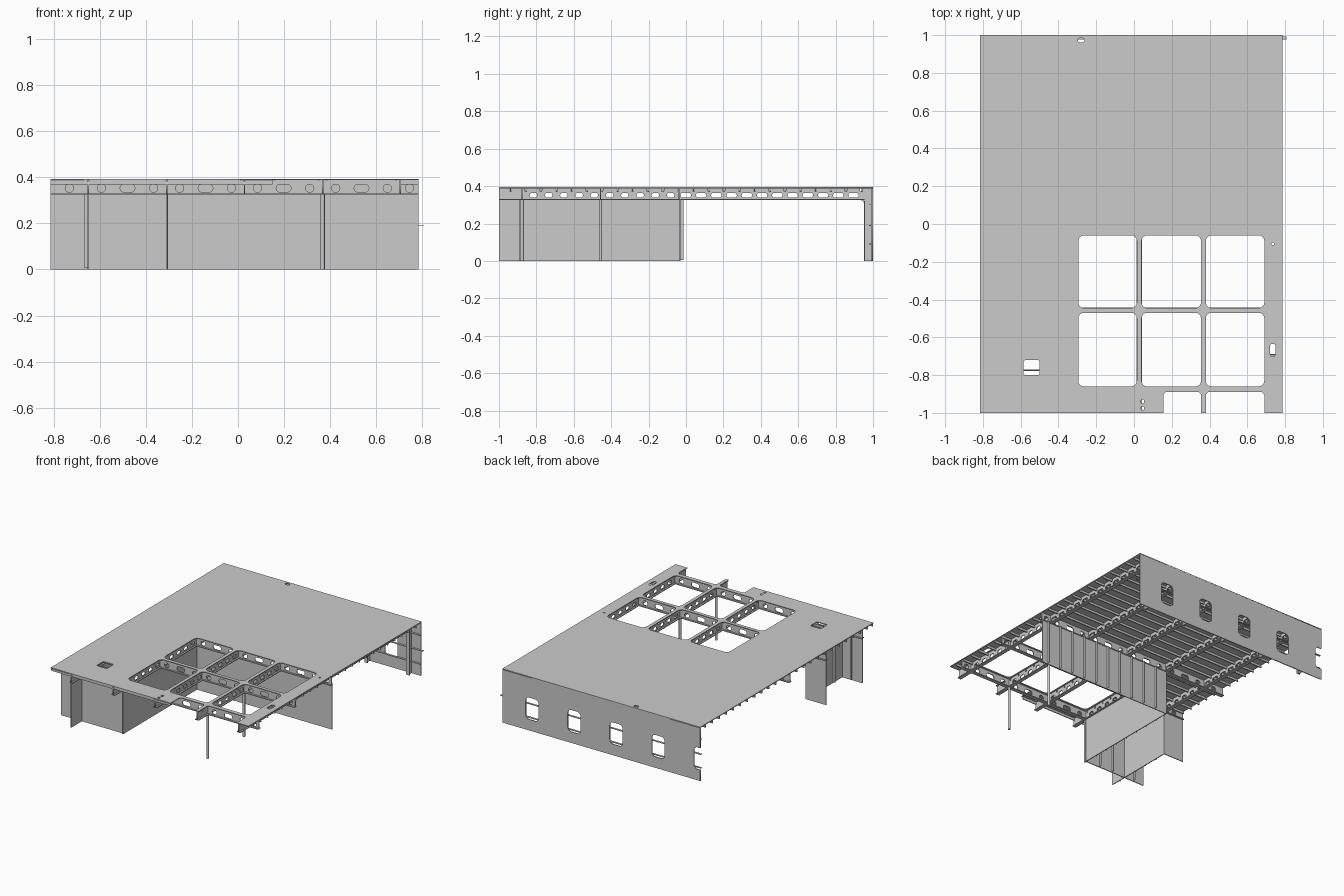
import bpy, math
from mathutils import Matrix

if "Cube" in bpy.data.objects:
    bpy.data.objects.remove(bpy.data.objects["Cube"])

X0, X1 = -0.815, 0.785           # deck side edges
TOP, DECK = 0.394, 0.388         # deck top and underside
GZ = 0.328                       # girder underside
GX = [-0.65, -0.31, 0.028, 0.368, 0.705]   # lengthwise girders
GY = [-0.876, -0.457, -0.038]              # crosswise girders
PITCH = 0.0815
STIFF_Y = [0.04 + PITCH * k for k in range(-12, 12)]


def rounded(u0, u1, v0, v1, r, n=4):
    pts = []
    for cu, cv, a in ((u1 - r, v1 - r, 0), (u0 + r, v1 - r, 90),
                      (u0 + r, v0 + r, 180), (u1 - r, v0 + r, 270)):
        for i in range(n + 1):
            t = math.radians(a + 90 * i / n)
            pts.append((cu + r * math.cos(t), cv + r * math.sin(t)))
    return pts


def rect(u0, u1, v0, v1):
    return [(u0, v0), (u1, v0), (u1, v1), (u0, v1)]


def plate(name, plane, pos, thick, outer, holes=()):
    """Flat plate with holes, lying in plane xy, xz or yz at the given offset."""
    cu = bpy.data.curves.new(name, 'CURVE')
    cu.dimensions = '2D'
    cu.fill_mode = 'BOTH'
    cu.extrude = thick / 2
    for loop in [outer, *holes]:
        s = cu.splines.new('POLY')
        s.points.add(len(loop) - 1)
        for p, (u, v) in zip(s.points, loop):
            p.co = (u, v, 0, 1)
        s.use_cyclic_u = True
    tmp = bpy.data.objects.new(name + "_outline", cu)
    mesh = bpy.data.meshes.new_from_object(tmp)
    bpy.data.objects.remove(tmp)
    if plane == 'xy':
        m = Matrix.Translation((0, 0, pos))
    elif plane == 'xz':
        m = Matrix(((1, 0, 0, 0), (0, 0, -1, pos), (0, 1, 0, 0), (0, 0, 0, 1)))
    else:
        m = Matrix(((0, 0, 1, pos), (1, 0, 0, 0), (0, 1, 0, 0), (0, 0, 0, 1)))
    mesh.transform(m)
    ob = bpy.data.objects.new(name, mesh)
    bpy.context.collection.objects.link(ob)
    return ob


def box(name, x0, x1, y0, y1, z0, z1):
    v = [(x, y, z) for z in (z0, z1) for x, y in rect(x0, x1, y0, y1)]
    f = [(3, 2, 1, 0), (4, 5, 6, 7)] + [(i, (i + 1) % 4, (i + 1) % 4 + 4, i + 4) for i in range(4)]
    mesh = bpy.data.meshes.new(name)
    mesh.from_pydata(v, [], f)
    ob = bpy.data.objects.new(name, mesh)
    bpy.context.collection.objects.link(ob)
    return ob


# Deck plate with hatch grid, notched front edge and small openings
c = 0.012
deck = [(X0, -1)]
for a, b in ((0.155, 0.355), (0.38, 0.69)):
    deck += [(a, -1), (a, -0.89 - c), (a + c, -0.89), (b - c, -0.89), (b, -0.89 - c), (b, -1)]
deck += [(X1, -1), (X1, 1), (X0, 1)]
holes = [rounded(a, b, d, e, 0.03)
         for a, b in ((-0.295, 0.015), (0.04, 0.355), (0.38, 0.69))
         for d, e in ((-0.445, -0.06), (-0.86, -0.47))]
holes += [rounded(-0.585, -0.5, -0.8, -0.72, 0.012), rounded(0.72, 0.75, -0.7, -0.635, 0.01),
          rounded(0.728, 0.742, -0.112, -0.098, 0.006), rounded(0.037, 0.053, -0.95, -0.928, 0.007),
          rounded(0.037, 0.053, -0.985, -0.965, 0.007), rounded(-0.297, -0.263, 0.962, 0.984, 0.01)]
plate("deck_plate", 'xy', (TOP + DECK) / 2, TOP - DECK, deck, holes)

# Lengthwise girders: webs slotted and notched for the stiffeners, plus bottom flange
for x in GX:
    top = []
    for y in STIFF_Y:
        if -0.99 < y < 0.97:
            top += [(y - 0.005, DECK), (y - 0.005, 0.37), (y + 0.005, 0.37), (y + 0.005, DECK)]
    outer = [(0.992, GZ), (-1, GZ), (-1, DECK)] + top + [(0.992, DECK)]
    slots = []
    for y in STIFF_Y:
        m, h = y + PITCH / 2, 0.028 if y > -0.05 else 0.02
        if -0.97 < m < 0.94 and all(abs(m - g) > h + 0.006 for g in GY):
            slots.append(rounded(m - h, m + h, 0.338, 0.364, 0.0125))
    plate("lengthwise_girder_web", 'yz', x, 0.006, outer, slots)
    box("lengthwise_girder_flange", x - 0.014, x + 0.014, -1, 0.955, GZ - 0.003, GZ + 0.003)

# Crosswise girders with alternating round and long slots
for y in GY:
    slots = []
    for a, b in zip([X0] + GX, GX + [X1]):
        n = 3 if b - a > 0.3 else 1
        for i in range(n):
            m = a + (b - a) * (i + 0.5) / n
            h = 0.032 if i % 2 else 0.018
            slots.append(rounded(m - h, m + h, 0.336, 0.37, 0.0165))
    plate("crosswise_girder_web", 'xz', y, 0.006, rect(X0, X1, GZ, DECK), slots)
    box("crosswise_girder_flange", X0, X1, y - 0.014, y + 0.014, GZ - 0.003, GZ + 0.003)

# Deck stiffeners, interrupted by the hatches
for y in STIFF_Y:
    if not -0.99 < y < 0.97:
        continue
    for a, b in ([(X0, X1)] if y > -0.05 else [(X0, -0.31), (0.705, X1)]):
        box("deck_stiffener", a, b, y - 0.002, y + 0.002, 0.371, DECK)
        box("deck_stiffener_bulb", a, b, y - 0.002, y + 0.006, 0.369, 0.373)
box("front_edge_stiffener", X0, 0.15, -0.996, -0.99, 0.37, DECK)

# Back wall with four windows and a half window at one end
wall = [(X0, 0), (X1, 0), (X1, DECK), (X0, DECK), (X0, 0.24), (X0 + 0.035, 0.24),
        (X0 + 0.05, 0.22), (X0 + 0.05, 0.1), (X0 + 0.035, 0.08), (X0, 0.08)]
windows = [rounded(x - 0.052, x + 0.052, 0.08, 0.24, 0.028) for x in (0.545, 0.205, -0.135, -0.475)]
plate("back_wall", 'xz', 0.996, 0.007, wall, windows)
for z, x_end in ((0.09, X1), (0.19, 0.808), (0.3, X1)):
    box("wall_stringer", X0, x_end, 0.978, 0.993, z - 0.002, z + 0.002)

# Wall frames with rounded brackets under the girders
for x in GX:
    plate("wall_frame", 'yz', x, 0.006,
          [(0.993, 0), (0.993, GZ), (0.925, GZ), (0.945, 0.322), (0.955, 0.305), (0.955, 0)])
    box("wall_frame_flange", x - 0.014, x + 0.014, 0.953, 0.958, 0, 0.32)

# Lower bulkheads
box("main_bulkhead", -0.31, X1, -0.035, -0.029, 0, GZ)
box("front_bulkhead", X0, -0.305, -0.879, -0.873, 0, GZ)
box("side_bulkhead", X0, -0.65, -0.46, -0.454, 0, GZ)
box("inner_long_wall", -0.313, -0.307, -0.89, -0.03, 0, GZ)
box("outer_long_wall", -0.653, -0.647, -1, -0.455, 0, GZ)

# Vertical bulkhead stiffeners
for i in range(10):
    x = -0.21 + 0.105 * i
    box("main_bulkhead_stiffener", x - 0.002, x + 0.002, -0.03, -0.013, 0.006, GZ)
for i in range(7):
    y = -0.78 + 0.105 * i
    box("inner_wall_stiffener", -0.328, -0.312, y - 0.002, y + 0.002, 0.006, GZ)
for y in (-0.94, -0.77, -0.67, -0.56):
    box("outer_wall_stiffener", -0.667, -0.652, y - 0.002, y + 0.002, 0.006, GZ)
for x in (-0.73, -0.54, -0.43):
    box("front_bulkhead_stiffener", x - 0.002, x + 0.002, -0.874, -0.858, 0.006, GZ)

# Round posts under the hatch crossings
for y in GY[:2]:
    bpy.ops.mesh.primitive_cylinder_add(vertices=20, radius=0.009, depth=GZ, location=(0.368, y, GZ / 2))
    bpy.context.object.name = "hatch_post"
    bpy.ops.object.shade_smooth_by_angle()
